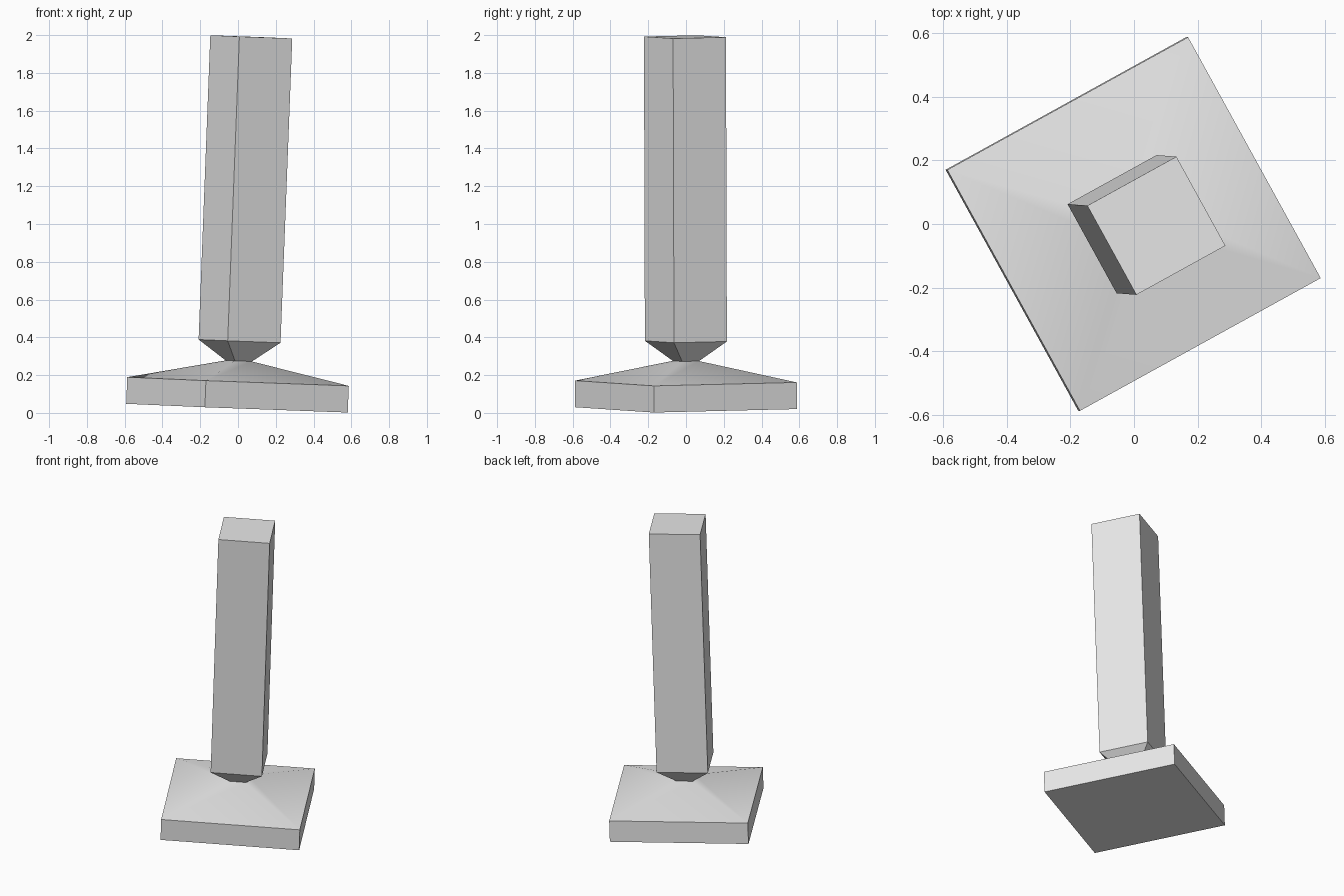
import bpy
import bmesh
from math import cos, sin, pi, radians, atan
from mathutils import Matrix

cube = bpy.data.objects.get("Cube")
if cube:
    bpy.data.objects.remove(cube, do_unlink=True)

# One plain grey for everything
grey = bpy.data.materials.new("light_grey")
grey.use_nodes = True
colour = (0.8, 0.8, 0.8, 1)
grey.diffuse_color = colour
grey.node_tree.nodes["Principled BSDF"].inputs["Base Color"].default_value = colour

# Shared lean and heading; the pivot lies on the axis at the plinth rim
PIVOT = 0.165
LEAN = (Matrix.Translation((0, 0, PIVOT))
        @ Matrix.Rotation(atan(0.0385), 4, "Y")
        @ Matrix.Rotation(radians(0.17), 4, "X")
        @ Matrix.Rotation(radians(163.85), 4, "Z")
        @ Matrix.Translation((0, 0, -PIVOT)))


def square_stack(name, levels, cap_bottom, cap_top):
    """Loft square rings given as (corner radius, height)."""
    bm = bmesh.new()
    rings = [[bm.verts.new((r * cos(i * pi / 2), r * sin(i * pi / 2), z))
              for i in range(4)] for r, z in levels]
    for low, high in zip(rings, rings[1:]):
        for i in range(4):
            j = (i + 1) % 4
            bm.faces.new((low[i], low[j], high[j], high[i]))
    if cap_bottom:
        bm.faces.new(rings[0][::-1])
    if cap_top:
        bm.faces.new(rings[-1])
    bm.transform(LEAN)
    mesh = bpy.data.meshes.new(name)
    bm.to_mesh(mesh)
    bm.free()
    mesh.materials.append(grey)
    obj = bpy.data.objects.new(name, mesh)
    bpy.context.collection.objects.link(obj)
    return obj


NECK = (0.072, 0.275)

# Square plinth with a shallow sloping top that rises to the neck
base = square_stack("base", [(0.611, 0.025), (0.611, 0.166), NECK], True, False)

# Tall square post tapering down to the neck
post = square_stack("post", [NECK, (0.226, 0.38), (0.226, 1.992)], False, True)

# Soften only the shallow creases of the sloping plinth top
bpy.ops.object.select_all(action="DESELECT")
base.select_set(True)
bpy.context.view_layer.objects.active = base
bpy.ops.object.shade_smooth_by_angle(angle=radians(30))
base.select_set(False)
